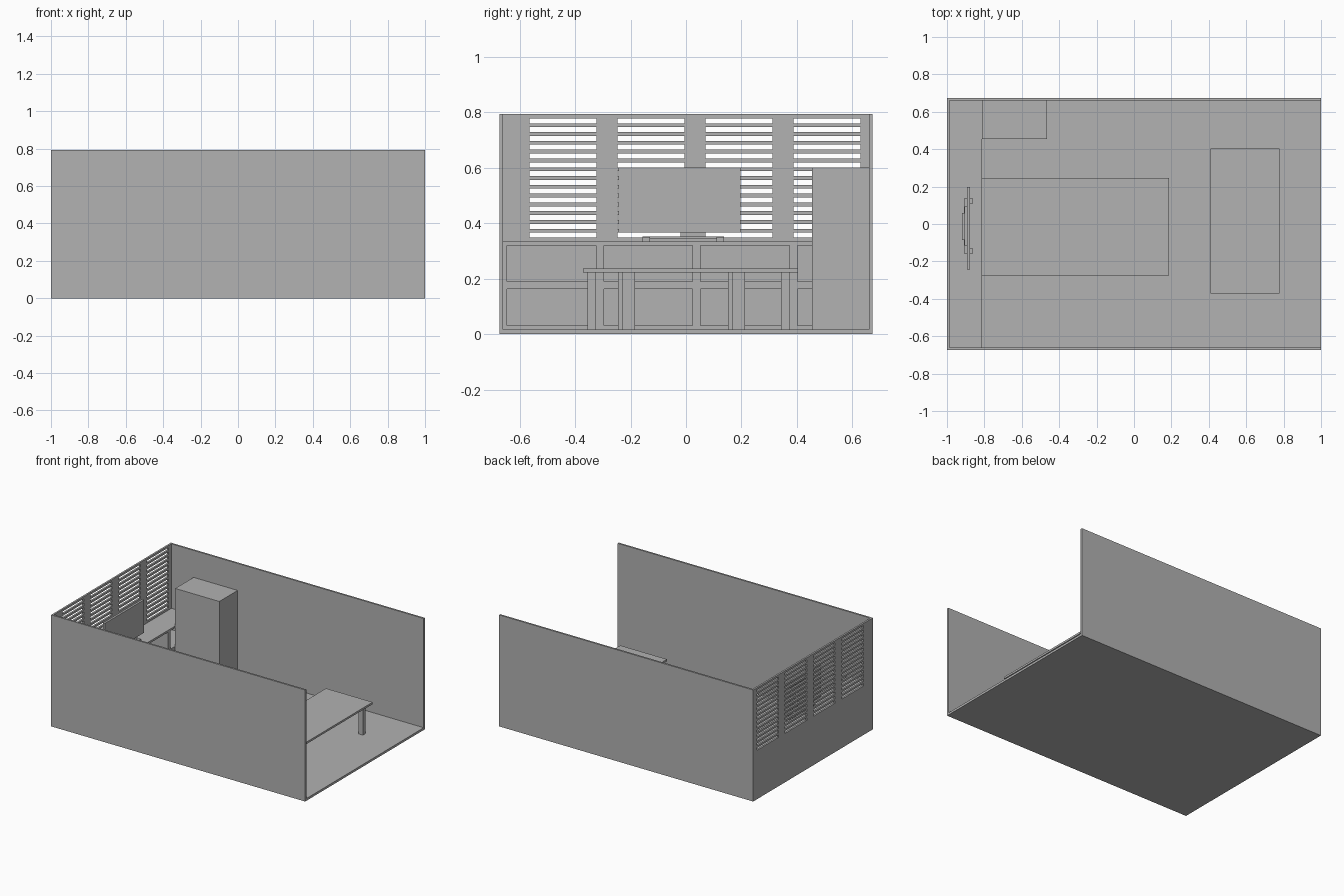
import bpy
import bmesh
from mathutils import Matrix, Vector

cube = bpy.data.objects.get("Cube")
if cube:
    bpy.data.objects.remove(cube, do_unlink=True)

grey = bpy.data.materials.new("plain_grey")
grey.use_nodes = True
COLOUR = (0.445, 0.445, 0.445, 1)
grey.diffuse_color = COLOUR
grey.node_tree.nodes["Principled BSDF"].inputs["Base Color"].default_value = COLOUR


def boxes(name, spans):
    """One object made of boxes, each given as (x0, x1, y0, y1, z0, z1)."""
    bm = bmesh.new()
    for x0, x1, y0, y1, z0, z1 in spans:
        mid = Vector((x0 + x1, y0 + y1, z0 + z1)) / 2
        size = Matrix.Diagonal((x1 - x0, y1 - y0, z1 - z0, 1))
        bmesh.ops.create_cube(bm, size=1, matrix=Matrix.Translation(mid) @ size)
    mesh = bpy.data.meshes.new(name)
    bm.to_mesh(mesh)
    bm.free()
    mesh.materials.append(grey)
    obj = bpy.data.objects.new(name, mesh)
    bpy.context.collection.objects.link(obj)
    return obj


# Room shell
OUT, IN, TOP, FLOOR = 0.673, 0.66, 0.793, 0.016
BACK = -0.987
boxes("floor", [(BACK, 1, -IN, IN, 0, FLOOR)])
boxes("right_wall", [(-1, 1, -OUT, -IN, 0, TOP)])
boxes("left_wall", [(-1, 1, IN, OUT, 0, TOP)])
end_wall = boxes("slatted_end_wall", [(-1, BACK, -IN, IN, 0, TOP)])

# Four louvred windows cut through the end wall
slots = []
for col in range(4):
    y = -0.565 + col * 0.3177
    for row in range(14):
        z = 0.76 - row * 0.0317
        slots.append((-1.05, -0.95, y, y + 0.242, z, z + 0.018))
cutter = boxes("window_cutter", slots)
cutter.hide_render = True
cut = end_wall.modifiers.new("windows", 'BOOLEAN')
cut.operation = 'DIFFERENCE'
cut.solver = 'EXACT'
cut.object = cutter
bpy.context.view_layer.objects.active = end_wall
bpy.ops.object.modifier_apply(modifier=cut.name)
bpy.data.objects.remove(cutter, do_unlink=True)

# Open shelving under a long counter
FRONT = -0.812
boxes("counter_top", [(BACK, FRONT, -IN, IN, 0.32, 0.334)])
uprights = [(-IN, -0.646), (0.646, IN)]
uprights += [(-0.325 + i * 0.349, -0.296 + i * 0.349) for i in range(3)]
boxes("shelf_uprights", [(BACK, FRONT, a, b, FLOOR, 0.32) for a, b in uprights])
boxes("shelf_boards", [(BACK, FRONT, -IN, IN, FLOOR, 0.031),
                       (BACK, FRONT, -IN, IN, 0.162, 0.19)])

# Tall cupboard in the corner
boxes("tall_cupboard", [(FRONT, -0.465, 0.454, IN, FLOOR, 0.601)])

# Long table against the counter
boxes("long_table_top", [(FRONT, 0.188, -0.275, 0.245, 0.222, 0.236)])
boxes("long_table_legs", [(x, x + 0.047, y + dy, y + dy + 0.047, FLOOR, 0.222)
                          for x, dy in ((-0.76, -0.014), (0.09, 0))
                          for y in (-0.231, 0.166)])

# Small table near the open end
boxes("small_table_top", [(0.41, 0.777, -0.372, 0.404, 0.222, 0.236)])
boxes("small_table_legs", [(x, x + 0.032, y, y + 0.031, FLOOR, 0.222)
                           for x in (0.44, 0.711) for y in (-0.356, 0.342)])

# Flat screen on the counter with stepped back, neck and feet
boxes("screen", [(-0.893, -0.877, -0.244, 0.197, 0.367, 0.601)])
boxes("screen_back", [(-0.905, -0.893, -0.115, 0.093, 0.39, 0.56),
                      (-0.92, -0.905, -0.085, 0.06, 0.42, 0.53)])
boxes("screen_neck", [(-0.91, -0.893, -0.02, 0.07, 0.35, 0.42)])
boxes("screen_base", [(-0.91, -0.885, -0.157, 0.137, 0.345, 0.352)])
boxes("screen_feet", [(-0.905, -0.861, y, y + 0.027, 0.334, 0.35)
                      for y in (-0.157, 0.11)])
